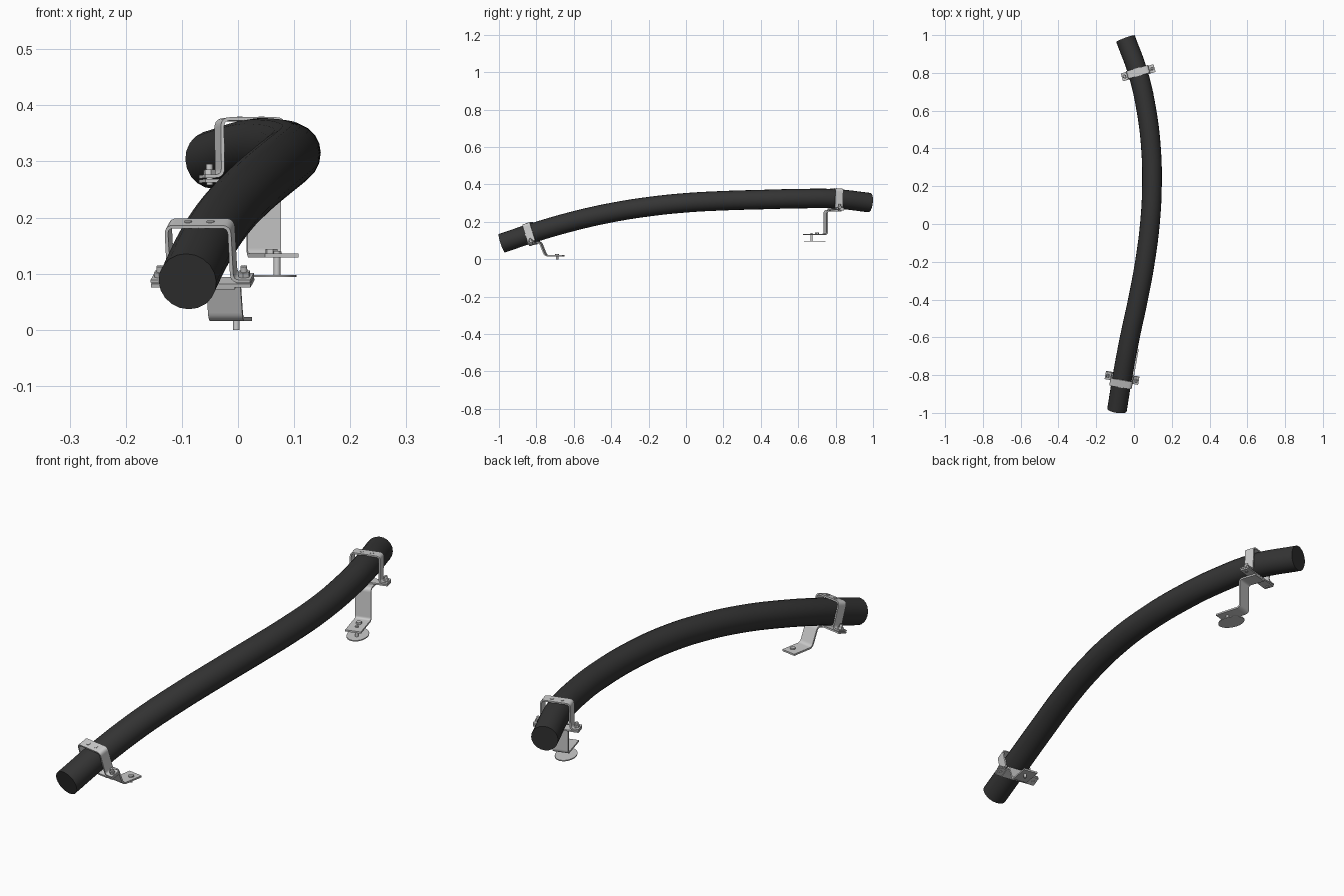
import bpy, bmesh, math
from mathutils import Vector, Matrix

if "Cube" in bpy.data.objects:
    bpy.data.objects.remove(bpy.data.objects["Cube"])

dark = bpy.data.materials.new("dark_rubber")
dark.diffuse_color = (0.035, 0.035, 0.035, 1)
dark.use_nodes = True
dark.node_tree.nodes["Principled BSDF"].inputs["Base Color"].default_value = dark.diffuse_color


def smooth(ob):
    bpy.ops.object.select_all(action='DESELECT')
    ob.select_set(True)
    bpy.context.view_layer.objects.active = ob
    bpy.ops.object.shade_smooth_by_angle(angle=math.radians(35))


def finish(bm, name, matrix):
    bmesh.ops.recalc_face_normals(bm, faces=bm.faces)
    me = bpy.data.meshes.new(name)
    bm.to_mesh(me)
    bm.free()
    ob = bpy.data.objects.new(name, me)
    bpy.context.collection.objects.link(ob)
    ob.matrix_world = matrix
    smooth(ob)
    return ob


def rounded(pts, r, steps=5):
    """Polyline with its inner corners rounded."""
    p = [Vector(q) for q in pts]
    out = [p[0]]
    for a, b, c in zip(p, p[1:], p[2:]):
        s, e = b + (a - b).normalized() * r, b + (c - b).normalized() * r
        for i in range(steps + 1):
            t = i / steps
            out.append(s * (1 - t) ** 2 + b * 2 * t * (1 - t) + e * t * t)
    return out + [p[-1]]


def strip(name, pts, width, thick, matrix, r=0.014, plane='XZ', shift=0.0):
    """Bent sheet-metal strip: profile in a plane, extruded by width."""
    line = rounded(pts, r) if len(pts) > 2 else [Vector(q) for q in pts]
    sides = ([], [])
    for i, p in enumerate(line):
        d = (line[min(i + 1, len(line) - 1)] - line[max(i - 1, 0)]).normalized()
        n = Vector((-d.y, d.x)) * thick / 2
        sides[0].append(p + n)
        sides[1].append(p - n)
    bm = bmesh.new()

    def vert(q, w):
        return bm.verts.new((q.x, w, q.y) if plane == 'XZ' else (w + shift, q.x, q.y))
    rows = [[vert(q, w) for q in s] for s, w in
            ((sides[0], -width / 2), (sides[0], width / 2),
             (sides[1], width / 2), (sides[1], -width / 2))]
    for k in range(4):
        a, b = rows[k], rows[(k + 1) % 4]
        for i in range(len(line) - 1):
            bm.faces.new((a[i], a[i + 1], b[i + 1], b[i]))
    for i in (0, -1):
        bm.faces.new([row[i] for row in rows])
    return finish(bm, name, matrix)


def cyl(name, x, y, z0, z1, r, matrix, n=20, stretch=1.0):
    bm = bmesh.new()
    bmesh.ops.create_cone(bm, cap_ends=True, segments=n, radius1=r, radius2=r, depth=z1 - z0,
                          matrix=Matrix.Translation((x, y, (z0 + z1) / 2))
                          @ Matrix.Diagonal((1, stretch, 1, 1)))
    return finish(bm, name, matrix)


def frame(origin, tangent):
    y = Vector(tangent).normalized()
    x = y.cross(Vector((0, 0, 1))).normalized()
    z = x.cross(y)
    m = Matrix((x, y, z)).transposed().to_4x4()
    m.translation = origin
    return m


# Curved tube
path = [(-0.09, -0.984, 0.086), (-0.06, -0.8, 0.147), (-0.022, -0.6, 0.204), (0.021, -0.4, 0.249),
        (0.058, -0.2, 0.281), (0.084, 0, 0.302), (0.095, 0.2, 0.313), (0.09, 0.4, 0.319),
        (0.066, 0.6, 0.324), (0.021, 0.8, 0.323), (-0.045, 0.981, 0.303)]
cu = bpy.data.curves.new("tube", 'CURVE')
cu.dimensions = '3D'
cu.bevel_depth = 0.052
cu.bevel_resolution = 8
cu.use_fill_caps = True
cu.resolution_u = 8
sp = cu.splines.new('BEZIER')
sp.bezier_points.add(len(path) - 1)
for bp, co in zip(sp.bezier_points, path):
    bp.co = co
    bp.handle_left_type = bp.handle_right_type = 'AUTO'
tube = bpy.data.objects.new("tube", cu)
bpy.context.collection.objects.link(tube)
bpy.ops.object.select_all(action='DESELECT')
tube.select_set(True)
bpy.context.view_layer.objects.active = tube
bpy.ops.object.convert(target='MESH')
tube = bpy.context.object
tube.data.materials.clear()
tube.data.materials.append(dark)
smooth(tube)


# Saddle clamp with base strip, bolts and rivets
def clamp(name, origin, tangent):
    m = frame(origin, tangent)
    strip(name + "_saddle", [(-0.09, -0.049), (-0.057, -0.049), (-0.057, 0.053),
                             (0.057, 0.053), (0.057, -0.049), (0.09, -0.049)], 0.042, 0.006, m)
    strip(name + "_base_strip", [(-0.09, -0.057), (0.09, -0.057)], 0.042, 0.006, m)
    for s, side in ((-1, "left"), (1, "right")):
        cyl(f"{name}_{side}_bolt", s * 0.076, 0, -0.064, -0.027, 0.006, m)
        cyl(f"{name}_{side}_nut", s * 0.076, 0, -0.046, -0.037, 0.011, m, 6)
        cyl(f"{name}_{side}_rivet", s * 0.02, 0, 0.05, 0.0575, 0.007, m)


front_o, front_t = Vector((-0.066, -0.83, 0.139)), Vector((0.17, 0.98, 0.31))
rear_o, rear_t = Vector((0.022, 0.803, 0.322)), Vector((-0.27, 0.96, -0.04))
clamp("front_clamp", front_o, front_t)
clamp("rear_clamp", rear_o, rear_t)

# Front bracket and foot bolt
fm = frame((front_o.x, front_o.y, 0), (front_t.x, front_t.y, 0))
strip("front_bracket", [(0.0, 0.075), (0.056, 0.094), (0.087, 0.019), (0.182, 0.019)],
      0.062, 0.007, fm, plane='YZ', shift=0.03)
cyl("front_foot_bolt", 0.038, 0.15, 0, 0.024, 0.006, fm)
cyl("front_foot_nut", 0.038, 0.15, 0.021, 0.028, 0.011, fm, 6)

# Rear bracket, mounting pad and bolts
rm = frame((rear_o.x, rear_o.y, 0), (rear_t.x, rear_t.y, 0))
strip("rear_bracket", [(0.018, 0.258), (-0.06, 0.261), (-0.06, 0.132), (-0.177, 0.132)],
      0.062, 0.007, rm, plane='YZ', shift=0.008)
cyl("rear_foot_nut", 0.008, -0.11, 0.134, 0.144, 0.011, rm, 6)
cyl("rear_pad_stud", 0.01, -0.14, 0.096, 0.14, 0.006, rm)
cyl("rear_mounting_pad", 0.008, -0.122, 0.094, 0.098, 0.04, rm, 40, 1.45)
